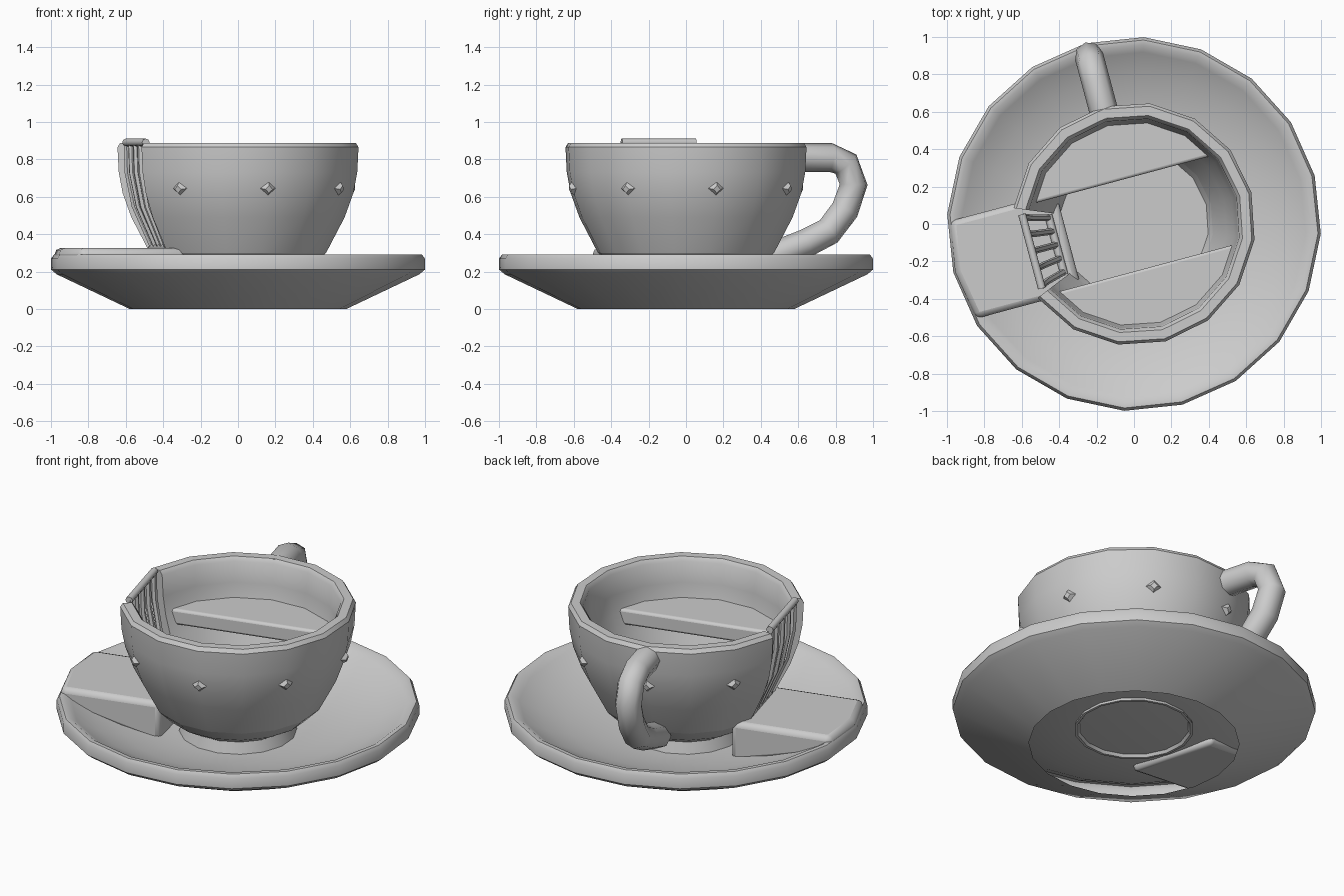
import bpy, bmesh
from math import sin, cos, pi, radians
from mathutils import Vector, Matrix

if "Cube" in bpy.data.objects:
    bpy.data.objects.remove(bpy.data.objects["Cube"])

TURN = radians(15)  # whole ride car is turned on its axis; the opening faces local -x


def finish(name, bm, bevel=0, angle=35):
    bmesh.ops.remove_doubles(bm, verts=bm.verts, dist=1e-4)
    bmesh.ops.recalc_face_normals(bm, faces=bm.faces)
    me = bpy.data.meshes.new(name)
    bm.to_mesh(me)
    bm.free()
    ob = bpy.data.objects.new(name, me)
    bpy.context.collection.objects.link(ob)
    ob.rotation_euler.z = TURN
    if bevel:
        m = ob.modifiers.new("bevel", 'BEVEL')
        m.width, m.segments, m.limit_method = bevel, 2, 'ANGLE'
    bpy.ops.object.select_all(action='DESELECT')
    ob.select_set(True)
    bpy.context.view_layer.objects.active = ob
    bpy.ops.object.shade_smooth_by_angle(angle=radians(angle))
    return ob


def lathe(name, profile, sides, first=0, count=None, closed=False):
    """Sweep an (r, z) profile round z; a partial sweep of a closed profile gets end caps."""
    bm = bmesh.new()
    count = count or sides
    rings = []
    for i in range(count + 1):
        a = 2 * pi * (first + i) / sides
        rings.append([bm.verts.new((r * cos(a), r * sin(a), z)) for r, z in profile])
    n = len(profile)
    for a, b in zip(rings, rings[1:]):
        for j in range(n if closed else n - 1):
            k = (j + 1) % n
            bm.faces.new((a[j], a[k], b[k], b[j]))
    if count < sides:
        bm.faces.new(rings[0])
        bm.faces.new(rings[-1])
    bmesh.ops.dissolve_degenerate(bm, dist=1e-5, edges=bm.edges)
    return finish(name, bm)


def prism(name, outline, z0, z1, bevel):
    """Solid over an (x, y) outline; z0 may be a function of x."""
    bm = bmesh.new()
    low = [bm.verts.new((x, y, z0(x) if callable(z0) else z0)) for x, y in outline]
    top = [bm.verts.new((x, y, z1)) for x, y in outline]
    n = len(outline)
    bm.faces.new(low)
    bm.faces.new(top)
    for i in range(n):
        j = (i + 1) % n
        bm.faces.new((low[i], low[j], top[j], top[i]))
    return finish(name, bm, bevel)


def tube(name, path, radius, sides):
    """Round bar along a planar path of points."""
    bm = bmesh.new()
    pts = [Vector(p) for p in path]
    tangents = [(pts[min(i + 1, len(pts) - 1)] - pts[max(i - 1, 0)]).normalized() for i in range(len(pts))]
    side = tangents[0].cross(tangents[len(pts) // 2])
    side = side.normalized() if side.length > 1e-3 else tangents[0].orthogonal().normalized()
    rings = []
    for p, t in zip(pts, tangents):
        up = t.cross(side).normalized()
        rings.append([bm.verts.new(p + radius * (cos(2 * pi * k / sides) * side + sin(2 * pi * k / sides) * up))
                      for k in range(sides)])
    for a, b in zip(rings, rings[1:]):
        for k in range(sides):
            m = (k + 1) % sides
            bm.faces.new((a[k], a[m], b[m], b[k]))
    bm.faces.new(rings[0])
    bm.faces.new(rings[-1])
    return finish(name, bm, angle=50)


# Saucer: open underneath, outer skirt, rolled lip and shallow dish
lathe("saucer", [(0.58, 0), (0.97, 0.185), (1.0, 0.21), (1.0, 0.27), (0.985, 0.292), (0.96, 0.292),
                 (0.92, 0.265), (0.8, 0.205), (0.65, 0.155), (0.5, 0.125), (0.35, 0.105), (0, 0.1)], 20)

# Cup: full lower bowl with foot ring, and a wall with a two-segment doorway
lathe("cup_bowl", [(0, 0.25), (0.40, 0.25), (0.425, 0.30), (0.475, 0.30), (0.40, 0.225), (0.305, 0.17),
                   (0.33, 0.088), (0.315, 0.088), (0.28, 0.14), (0, 0.15)], 16)
lathe("cup_wall", [(0.475, 0.30), (0.575, 0.49), (0.622, 0.62), (0.643, 0.73), (0.65, 0.865), (0.635, 0.888),
                   (0.585, 0.888), (0.567, 0.865), (0.56, 0.74), (0.54, 0.63), (0.50, 0.50), (0.425, 0.30)],
      16, first=9, count=14, closed=True)

# Pair of bench seats whose backs follow the cup wall
for s, name in ((1, "bench_back"), (-1, "bench_front")):
    r, y0 = 0.56, 0.245
    arc = [(r * cos(radians(a)), s * r * sin(radians(a))) for a in (45, 67.5, 90, 112.5, 135)]
    prism(name, [(0.49, s * y0)] + arc + [(-0.49, s * y0)], 0.56, 0.655, 0.015)

# Entrance step, its outer end following the saucer edge
prism("entrance_step", [(-0.36, 0.27), (-0.945, 0.27), (-0.99, 0), (-0.945, -0.27), (-0.36, -0.27)],
      lambda x: 0.08 if x > -0.5 else 0.225, 0.325, 0.03)

# Door gate: bars bending with the cup, joined by top and bottom rails
bend = [(-0.565, 0.89, 0.19), (-0.56, 0.73, 0.19), (-0.525, 0.55, 0.175), (-0.43, 0.33, 0.15)]
for i in range(5):
    f = (i - 2) / 2
    tube(f"gate_bar_{i + 1}", [(x, f * w, z) for x, z, w in bend], 0.018, 6)
for name, (x, z, w) in (("gate_top_rail", bend[0]), ("gate_bottom_rail", bend[-1])):
    tube(name, [(x, -w - 0.015, z), (x, 0, z), (x, w + 0.015, z)], 0.021, 8)

# Cup handle
handle = [(0.58, 0.81), (0.80, 0.81), (0.885, 0.775), (0.928, 0.665), (0.88, 0.53),
          (0.79, 0.415), (0.66, 0.35), (0.45, 0.27)]
tube("handle", [(0, y, z) for y, z in handle], 0.077, 8)

# Diamond studs round the cup
for i in range(7):
    a = radians(-135 + 45 * i)
    bm = bmesh.new()
    bmesh.ops.create_cone(bm, cap_ends=True, segments=4, radius1=0.065, radius2=0.02, depth=0.05,
                          matrix=Matrix.Rotation(a, 4, 'Z') @ Matrix.Translation((0.618, 0, 0.645))
                          @ Matrix.Rotation(radians(102), 4, 'Y'))
    finish(f"diamond_stud_{i + 1}", bm, angle=20)
